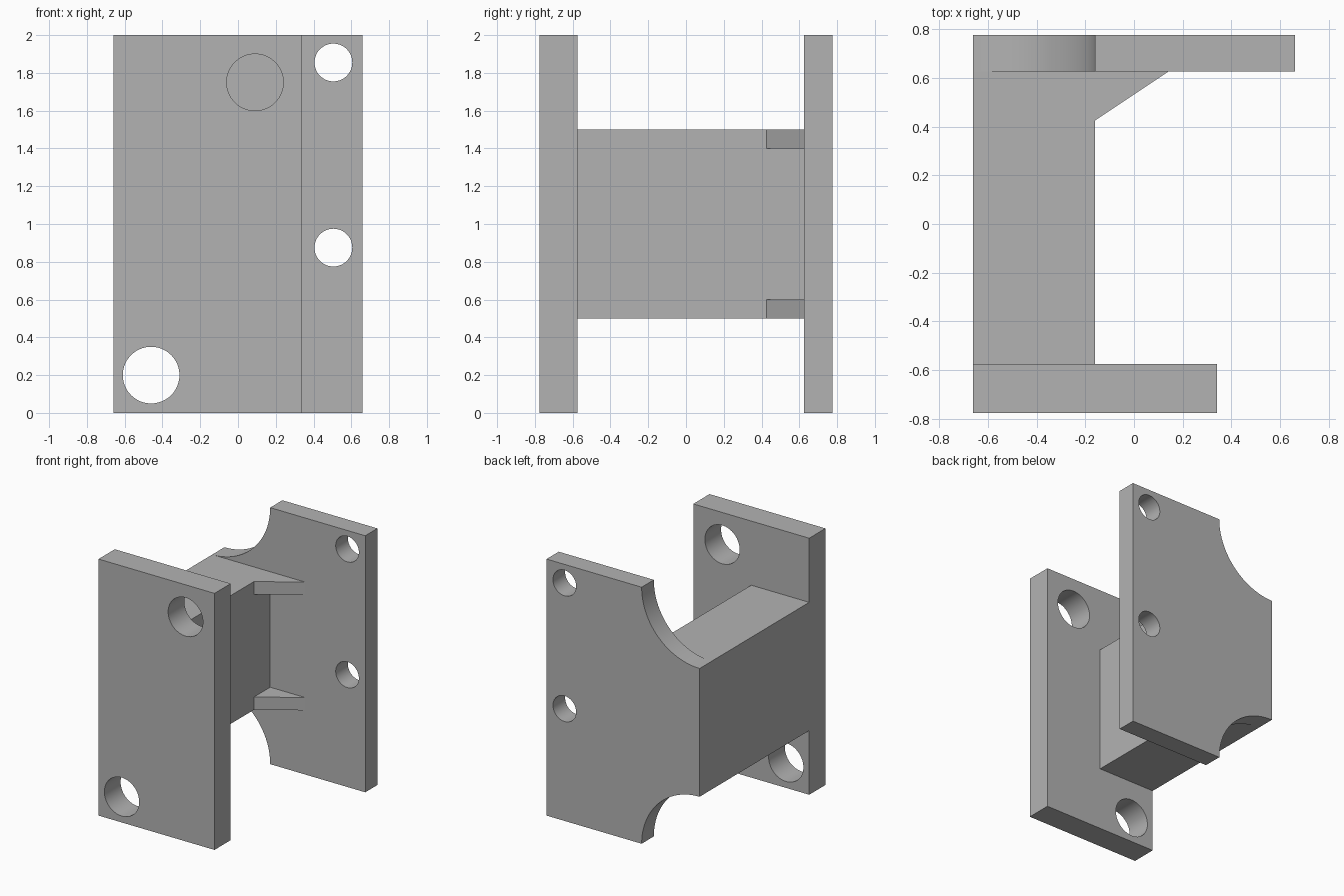
import bpy, bmesh, math
from mathutils import Vector

if "Cube" in bpy.data.objects:
    bpy.data.objects.remove(bpy.data.objects["Cube"], do_unlink=True)

grey = bpy.data.materials.new("plain grey")
grey.use_nodes = True
colour = (0.45, 0.45, 0.45, 1)
grey.diffuse_color = colour
grey.node_tree.nodes["Principled BSDF"].inputs["Base Color"].default_value = colour


def prism(name, points, direction):
    """Extrude a closed outline of 3D points along a direction."""
    bm = bmesh.new()
    face = bm.faces.new([bm.verts.new(p) for p in points])
    ext = bmesh.ops.extrude_face_region(bm, geom=[face])
    moved = [v for v in ext["geom"] if isinstance(v, bmesh.types.BMVert)]
    bmesh.ops.translate(bm, verts=moved, vec=Vector(direction))
    bmesh.ops.recalc_face_normals(bm, faces=bm.faces)
    mesh = bpy.data.meshes.new(name)
    bm.to_mesh(mesh)
    bm.free()
    mesh.materials.append(grey)
    obj = bpy.data.objects.new(name, mesh)
    bpy.context.collection.objects.link(obj)
    return obj


def plate(name, outline, y0, y1):
    return prism(name, [(x, y0, z) for x, z in outline], (0, y1 - y0, 0))


def arc(cx, cz, r, start, end, steps):
    angles = [math.radians(start + (end - start) * i / steps) for i in range(steps + 1)]
    return [(cx + r * math.cos(a), cz + r * math.sin(a)) for a in angles]


def combine(target, other, operation):
    """Apply a boolean and drop the helper."""
    other.hide_render = True
    mod = target.modifiers.new("combine", "BOOLEAN")
    mod.operation, mod.object, mod.solver = operation, other, "EXACT"
    bpy.ops.object.select_all(action="DESELECT")
    bpy.context.view_layer.objects.active = target
    target.select_set(True)
    bpy.ops.object.modifier_apply(modifier=mod.name)
    bpy.data.objects.remove(other, do_unlink=True)


def drill(target, x, z, r, y0, y1):
    cutter = plate("hole_cutter", arc(x, z, r, 0, 360, 64)[:-1], y0, y1)
    combine(target, cutter, "DIFFERENCE")


LEFT, RIGHT, WEB, SINK = -0.66, 0.66, -0.16, 0.025

# Front plate with two large holes
front = plate("bracket", [(LEFT, 0), (0.34, 0), (0.34, 2), (LEFT, 2)], -0.775, -0.575)
for x, z in ((-0.46, 0.2), (0.09, 1.75)):
    drill(front, x, z, 0.15, -0.9, -0.4)

# Back plate with quarter-round notches and two small holes
outline = [(RIGHT, 0), (RIGHT, 2)]
outline += arc(LEFT, 2, 0.5, 0, -90, 24) + arc(LEFT, 0, 0.5, 90, 0, 24)
back = plate("back_plate", outline, 0.625, 0.775)
for z in (0.875, 1.855):
    drill(back, 0.505, z, 0.1, 0.5, 0.9)

# Connecting beam, set slightly into both plates
beam = plate("beam", [(LEFT, 0.5), (WEB, 0.5), (WEB, 1.5), (LEFT, 1.5)],
             -0.575 - SINK, 0.625 + SINK)

# Triangular gussets between beam and back plate
rib = [(WEB - SINK, 0.425), (WEB, 0.425), (0.14, 0.625),
       (0.14, 0.625 + SINK), (WEB - SINK, 0.625 + SINK)]
gussets = [prism("gusset", [(x, y, z) for x, y in rib], (0, 0, 0.1)) for z in (0.5, 1.4)]

# Fuse into one solid bracket
for part in [beam, back] + gussets:
    combine(front, part, "UNION")
bpy.ops.object.shade_smooth_by_angle(angle=math.radians(30))
